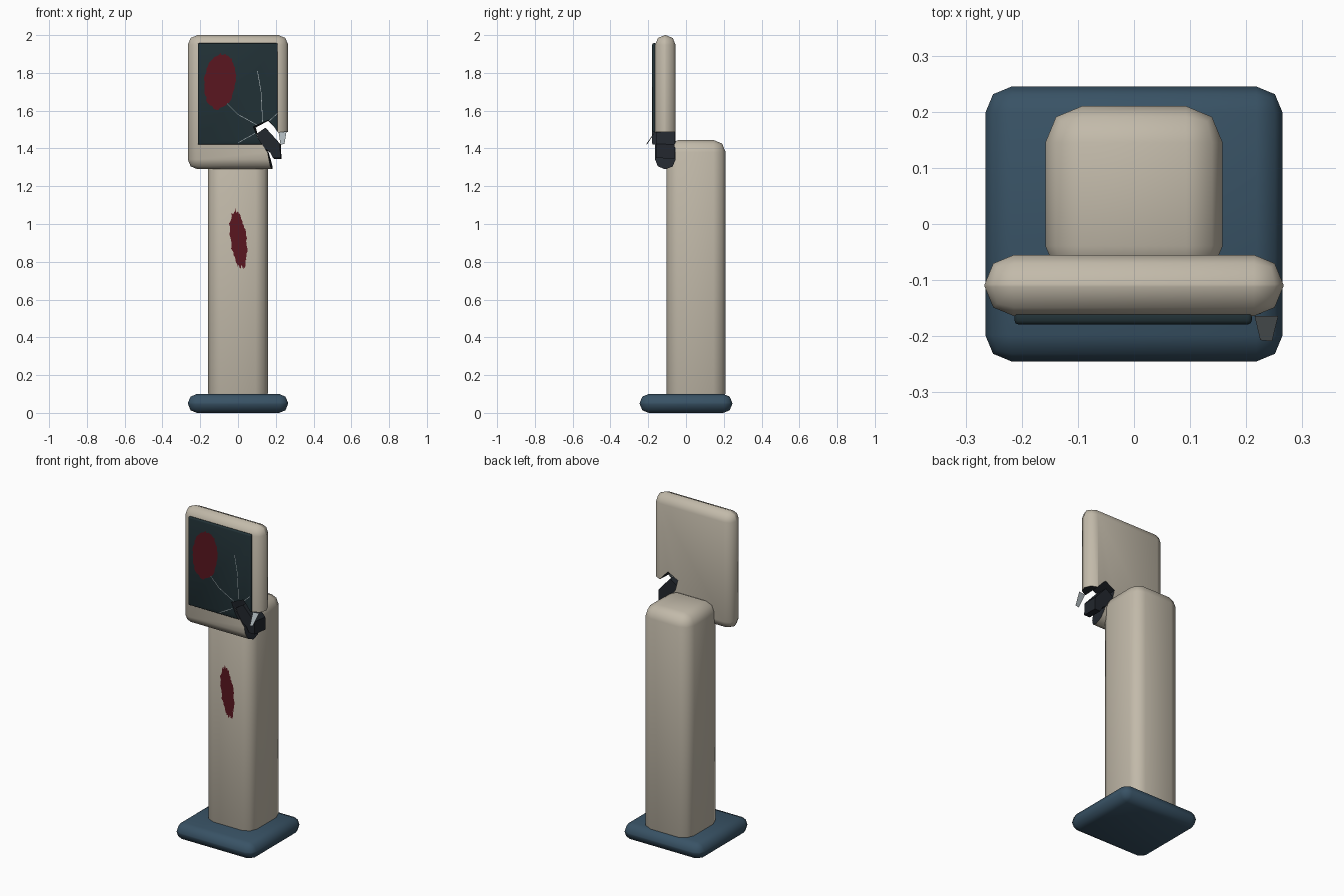
import bpy, bmesh, math, random
from mathutils import Vector

if "Cube" in bpy.data.objects:
    bpy.data.objects.remove(bpy.data.objects["Cube"])

random.seed(4)


def mat(name, r, g, b):
    m = bpy.data.materials.new(name)
    m.diffuse_color = (r, g, b, 1)
    m.use_nodes = True
    m.node_tree.nodes["Principled BSDF"].inputs["Base Color"].default_value = m.diffuse_color
    return m


SHELL = mat("shell", 0.54, 0.49, 0.40)
BLUE = mat("base_blue", 0.04, 0.085, 0.13)
GLASS = mat("dark_glass", 0.015, 0.03, 0.036)
DARK = mat("inner_dark", 0.016, 0.02, 0.027)
RED = mat("dark_red", 0.10, 0.008, 0.014)
PALE = mat("pale_glass", 0.40, 0.45, 0.47)


def make(name, bm, *mats):
    me = bpy.data.meshes.new(name)
    bm.to_mesh(me)
    bm.free()
    for m in mats:
        me.materials.append(m)
    ob = bpy.data.objects.new(name, me)
    bpy.context.collection.objects.link(ob)
    return ob


def activate(ob):
    bpy.ops.object.select_all(action='DESELECT')
    ob.select_set(True)
    bpy.context.view_layer.objects.active = ob


def rounded_box(name, lo, hi, r, *mats, seg=2):
    lo, hi = Vector(lo), Vector(hi)
    bm = bmesh.new()
    bmesh.ops.create_cube(bm, size=1)
    for v in bm.verts:
        v.co = (lo + hi) / 2 + v.co * (hi - lo)
    bmesh.ops.bevel(bm, geom=bm.edges[:], offset=r, segments=seg,
                    profile=0.5, affect='EDGES')
    return make(name, bm, *mats)


def loft(name, front, back, y0, y1, *mats, index=0):
    """Solid between two matching x-z outlines."""
    bm = bmesh.new()
    a = [bm.verts.new((x, y0, z)) for x, z in front]
    b = [bm.verts.new((x, y1, z)) for x, z in back]
    n = len(a)
    bm.faces.new(a)
    bm.faces.new(b[::-1])
    for i in range(n):
        j = (i + 1) % n
        bm.faces.new((a[j], a[i], b[i], b[j]))
    bmesh.ops.recalc_face_normals(bm, faces=bm.faces[:])
    for f in bm.faces:
        f.material_index = index
    return make(name, bm, *mats)


def smooth(ob):
    activate(ob)
    bpy.ops.object.shade_smooth_by_angle(angle=math.radians(50))


# main bodies
base = rounded_box("base", (-0.265, -0.245, 0), (0.265, 0.245, 0.1), 0.047, BLUE)
column = rounded_box("column", (-0.158, -0.104, 0.04), (0.158, 0.21, 1.445), 0.065, SHELL)
head = rounded_box("screen_housing", (-0.266, -0.164, 1.29), (0.266, -0.055, 2.0), 0.052, SHELL, DARK)
screen = rounded_box("screen", (-0.213, -0.179, 1.42), (0.21, -0.158, 1.957), 0.007, GLASS, DARK)

# broken corner, cut a little smaller toward the back
bite_front = [(0.32, 1.49), (0.21, 1.485), (0.19, 1.515), (0.16, 1.55), (0.08, 1.515),
              (0.105, 1.455), (0.155, 1.38), (0.175, 1.27), (0.32, 1.27)]
bite_back = [(0.32, 1.49), (0.215, 1.487), (0.19, 1.515), (0.16, 1.545), (0.095, 1.51),
             (0.11, 1.45), (0.165, 1.375), (0.19, 1.298), (0.32, 1.30)]
cutter = loft("bite_cutter", bite_front, bite_back, -0.19, -0.04, SHELL, DARK, index=1)
cutter.hide_render = True
for ob in (head, screen):
    activate(ob)
    md = ob.modifiers.new("bite", 'BOOLEAN')
    md.operation, md.solver, md.object = 'DIFFERENCE', 'EXACT', cutter
    bpy.ops.object.modifier_apply(modifier=md.name)
bpy.data.objects.remove(cutter)
for ob in (base, column, head, screen):
    smooth(ob)

# exposed inner block and loose shard
chunk = [(0.095, 1.475), (0.145, 1.51), (0.222, 1.425), (0.225, 1.35), (0.185, 1.35),
         (0.17, 1.38), (0.11, 1.42)]
loft("inner_block", chunk, [(x + 0.005, z - 0.005) for x, z in chunk], -0.16, -0.062, DARK)
bm = bmesh.new()
bm.faces.new([bm.verts.new(p) for p in ((0.215, -0.164, 1.485), (0.225, -0.207, 1.42),
                                        (0.246, -0.209, 1.425), (0.257, -0.164, 1.49))])
make("loose_shard", bm, PALE)


# stains: ragged tilted ovals
def stain(name, cx, cz, rx, rz, tilt, y, rough):
    bm = bmesh.new()
    n = 64
    ring = []
    for i in range(n):
        a = -2 * math.pi * i / n
        k = 1 + random.uniform(-rough, rough)
        x, z = rx * k * math.cos(a), rz * k * math.sin(a)
        ring.append(bm.verts.new((cx + x * math.cos(tilt) - z * math.sin(tilt), y,
                                  cz + x * math.sin(tilt) + z * math.cos(tilt))))
    mid = bm.verts.new((cx, y, cz))
    for i in range(n):
        bm.faces.new((mid, ring[(i + 1) % n], ring[i]))
    bmesh.ops.reverse_faces(bm, faces=[f for f in bm.faces if f.normal.y > 0])
    bm.normal_update()
    if bm.faces[:][0].normal.y > 0:
        bmesh.ops.reverse_faces(bm, faces=bm.faces[:])
    make(name, bm, RED)


stain("screen_stain", -0.095, 1.755, 0.083, 0.147, -0.12, -0.1815, 0.05)
stain("column_stain", 0.002, 0.92, 0.043, 0.15, 0.13, -0.106, 0.09)

# hairline cracks in the glass
cracks = [[(0.10, 1.525), (0.0, 1.58), (-0.065, 1.645)],
          [(0.13, 1.54), (0.122, 1.70), (0.103, 1.81)],
          [(0.09, 1.48), (0.0, 1.43)],
          [(0.165, 1.545), (0.208, 1.585)]]
bm = bmesh.new()
for path in cracks:
    for (x0, z0), (x1, z1) in zip(path, path[1:]):
        d = Vector((x1 - x0, 0, z1 - z0)).normalized()
        s = Vector((-d.z, 0, d.x)) * 0.0015
        p, q = Vector((x0, -0.1805, z0)), Vector((x1, -0.1805, z1))
        bm.faces.new([bm.verts.new(v) for v in (p - s, q - s, q + s, p + s)])
make("screen_cracks", bm, PALE)
